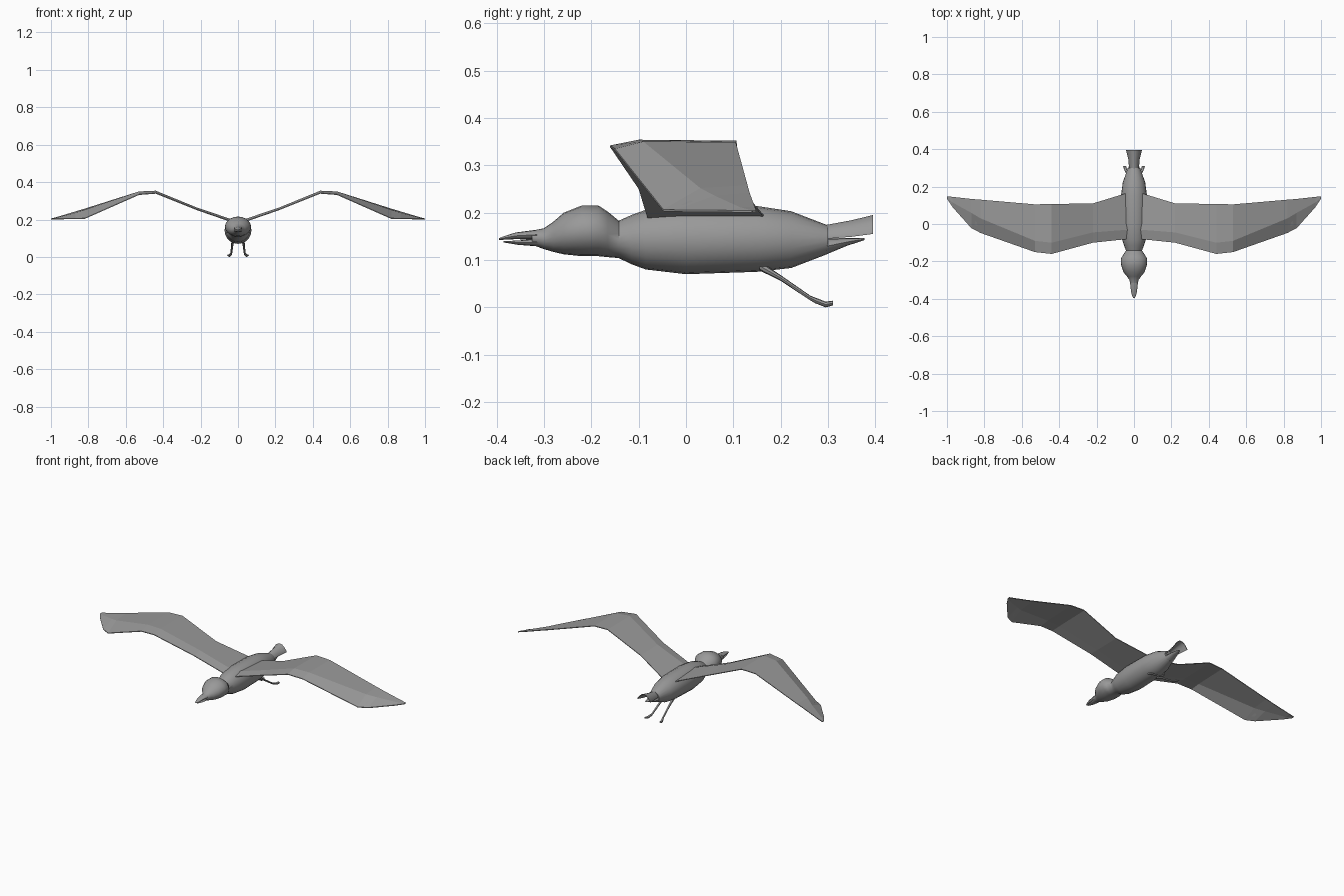
import bpy, bmesh, math

grey = bpy.data.materials.new("feather grey")
grey.diffuse_color = (0.32, 0.32, 0.32, 1)


def loft(name, rings, smooth=None):
    """Skin a closed surface through rings of equal point count."""
    bm = bmesh.new()
    vs = [[bm.verts.new(p) for p in ring] for ring in rings]
    n = len(vs[0])
    for a, b in zip(vs, vs[1:]):
        for i in range(n):
            j = (i + 1) % n
            bm.faces.new((a[i], a[j], b[j], b[i]))
    bm.faces.new(vs[0])
    bm.faces.new(vs[-1])
    bmesh.ops.recalc_face_normals(bm, faces=bm.faces)
    me = bpy.data.meshes.new(name)
    bm.to_mesh(me)
    bm.free()
    me.materials.append(grey)
    ob = bpy.data.objects.new(name, me)
    bpy.context.collection.objects.link(ob)
    if smooth:
        bpy.ops.object.select_all(action='DESELECT')
        ob.select_set(True)
        bpy.context.view_layer.objects.active = ob
        bpy.ops.object.shade_smooth_by_angle(angle=math.radians(smooth))
    return ob


def oval(y, bottom, top, half, x=0, n=20):
    """Ring across the body at y."""
    c, r = (bottom + top) / 2, (top - bottom) / 2
    return [(x + half * math.cos(2 * math.pi * i / n), y,
             c + r * math.sin(2 * math.pi * i / n)) for i in range(n)]


# Body with head: y, bottom, top, half width
loft("body", [oval(*s) for s in (
    (-0.325, 0.132, 0.162, 0.020), (-0.300, 0.123, 0.167, 0.024),
    (-0.280, 0.117, 0.181, 0.038), (-0.258, 0.112, 0.200, 0.056),
    (-0.220, 0.108, 0.215, 0.069), (-0.185, 0.108, 0.215, 0.070),
    (-0.165, 0.106, 0.202, 0.058), (-0.142, 0.104, 0.183, 0.043),
    (-0.115, 0.091, 0.195, 0.053), (-0.085, 0.080, 0.206, 0.063),
    (0.000, 0.070, 0.216, 0.072), (0.150, 0.075, 0.214, 0.070),
    (0.222, 0.083, 0.203, 0.060), (0.300, 0.113, 0.173, 0.033))], 50)

# Beak halves with a narrow open gap
loft("upper_beak", [oval(*s, n=12) for s in (
    (-0.315, 0.143, 0.164, 0.021), (-0.360, 0.144, 0.158, 0.016),
    (-0.382, 0.143, 0.151, 0.011), (-0.395, 0.142, 0.146, 0.005))], 50)
loft("lower_beak", [oval(*s, n=12) for s in (
    (-0.315, 0.129, 0.145, 0.020), (-0.355, 0.132, 0.141, 0.014),
    (-0.385, 0.137, 0.140, 0.006))], 50)

# Pointed underside behind the body
loft("rump", [oval(*s, n=12) for s in (
    (0.297, 0.112, 0.146, 0.031), (0.340, 0.130, 0.146, 0.020),
    (0.377, 0.142, 0.146, 0.006))], 50)


# Arched tail fan
def arch(y, half, low, high, t):
    us = [i / 3 - 1 for i in range(7)]
    up = [(half * u, y, low + (high - low) * (1 - u * u)) for u in us]
    return up + [(x, yy, z - t) for x, yy, z in reversed(up)]


loft("tail", [arch(0.285, 0.025, 0.150, 0.172, 0.006),
              arch(0.350, 0.031, 0.154, 0.184, 0.005),
              arch(0.395, 0.043, 0.160, 0.195, 0.005)], 40)

# Wing stations: x, leading y z, crease y z, trailing y z, thickness
stations = (
    (0.03, -0.080, 0.188, -0.030, 0.200, 0.168, 0.190, 0.014),
    (0.22, -0.100, 0.254, -0.045, 0.264, 0.110, 0.258, 0.013),
    (0.44, -0.160, 0.342, -0.100, 0.354, 0.107, 0.352, 0.012),
    (0.53, -0.150, 0.335, -0.090, 0.350, 0.105, 0.349, 0.012),
    (0.82, -0.048, 0.207, 0.030, 0.252, 0.130, 0.258, 0.009),
    (0.87, -0.022, 0.206, 0.060, 0.236, 0.134, 0.243, 0.008),
    (0.97, 0.090, 0.205, 0.115, 0.211, 0.145, 0.213, 0.006),
    (1.00, 0.135, 0.204, 0.140, 0.205, 0.148, 0.205, 0.003))

for side, sx in (("right", 1), ("left", -1)):
    rings = []
    for x, ly, lz, cy, cz, ty, tz, t in stations:
        x *= sx
        rings.append([(x, ly, lz), (x, cy, cz), (x, ty, tz),
                      (x, ty, tz - 0.004), (x, cy, cz - t), (x, ly, lz - 0.004)])
    loft(side + "_wing", rings)

    # Leg trailing back, ending in a small foot
    loft(side + "_leg", [oval(y, z - r, z + r, w, sx * x, 8) for y, z, r, x, w in (
        (0.155, 0.088, 0.010, 0.027, 0.008), (0.200, 0.062, 0.006, 0.031, 0.006),
        (0.262, 0.020, 0.005, 0.036, 0.005), (0.272, 0.015, 0.006, 0.038, 0.006),
        (0.295, 0.006, 0.006, 0.046, 0.008), (0.310, 0.009, 0.005, 0.050, 0.008))], 40)
